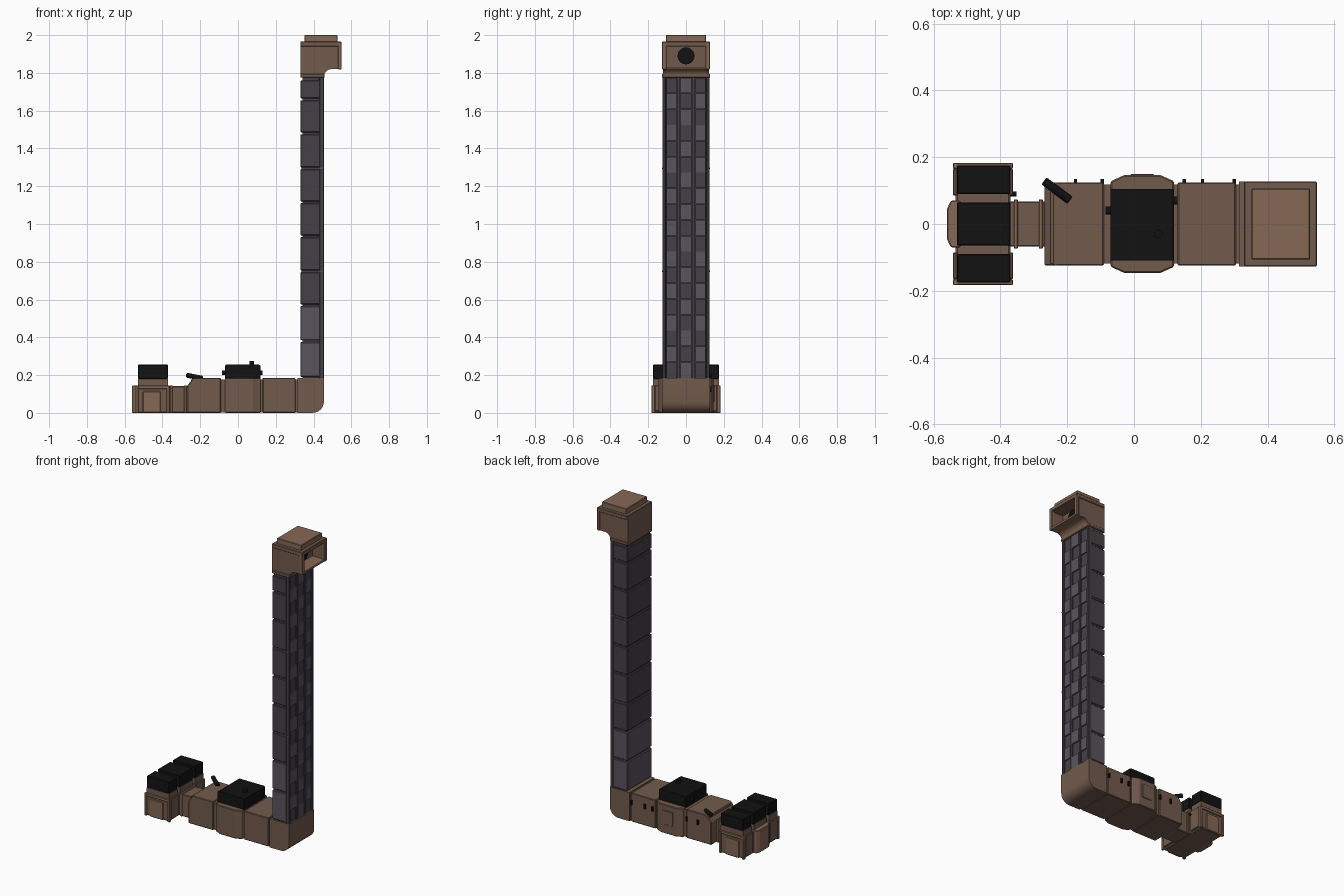
import bpy, bmesh, math
from mathutils import Vector

if "Cube" in bpy.data.objects:
    bpy.data.objects.remove(bpy.data.objects["Cube"])


def mat(name, c):
    m = bpy.data.materials.new(name)
    m.diffuse_color = (*c, 1)
    m.use_nodes = True
    m.node_tree.nodes["Principled BSDF"].inputs["Base Color"].default_value = m.diffuse_color
    return m


BROWN = mat("brown", (0.17, 0.105, 0.075))
TAN = mat("tan", (0.24, 0.14, 0.09))
SLATE = mat("slate", (0.06, 0.053, 0.063))
SLATE2 = mat("slate_light", (0.10, 0.09, 0.11))
BLACK = mat("black", (0.006, 0.006, 0.006))


def finish(bm, name, m, bevel=0.0, smooth=False):
    bmesh.ops.recalc_face_normals(bm, faces=bm.faces)
    me = bpy.data.meshes.new(name)
    bm.to_mesh(me)
    bm.free()
    ob = bpy.data.objects.new(name, me)
    bpy.context.collection.objects.link(ob)
    me.materials.append(m)
    if bevel:
        b = ob.modifiers.new("bevel", 'BEVEL')
        b.width, b.segments, b.limit_method = bevel, 1, 'ANGLE'
    if smooth:
        bpy.context.view_layer.objects.active = ob
        ob.select_set(True)
        bpy.ops.object.shade_smooth_by_angle(angle=math.radians(35))
        ob.select_set(False)
    return ob


def box(name, x, y, z, m, bevel=0.0):
    bm = bmesh.new()
    bmesh.ops.create_cube(bm, size=1)
    for v in bm.verts:
        for i, (a, b) in enumerate((x, y, z)):
            v.co[i] = a if v.co[i] < 0 else b
    return finish(bm, name, m, bevel)


def prism(name, pts, lo, hi, m, axis='y', bevel=0.0, smooth=False):
    """Extrude an xz profile along y, or an xy profile along z."""
    bm = bmesh.new()
    place = (lambda p: (p[0], lo, p[1])) if axis == 'y' else (lambda p: (p[0], p[1], lo))
    f = bm.faces.new([bm.verts.new(place(p)) for p in pts])
    r = bmesh.ops.extrude_face_region(bm, geom=[f])
    d = Vector((0, hi - lo, 0)) if axis == 'y' else Vector((0, 0, hi - lo))
    bmesh.ops.translate(bm, vec=d, verts=[g for g in r["geom"] if isinstance(g, bmesh.types.BMVert)])
    return finish(bm, name, m, bevel, smooth)


def rod(name, a, b, r, m, sides=12):
    a, b = Vector(a), Vector(b)
    bm = bmesh.new()
    bmesh.ops.create_cone(bm, cap_ends=True, segments=sides, radius1=r, radius2=r, depth=(b - a).length)
    q = (b - a).to_track_quat('Z', 'Y')
    for v in bm.verts:
        v.co = q @ v.co + (a + b) / 2
    return finish(bm, name, m, smooth=True)


def arc(cx, cz, r, a0, a1, n=6):
    return [(cx + r * math.cos(math.radians(a0 + (a1 - a0) * i / n)),
             cz + r * math.sin(math.radians(a0 + (a1 - a0) * i / n))) for i in range(n + 1)]


# Cross head at the left end
box("head_core", (-0.535, -0.37), (-0.175, 0.175), (0.0, 0.142), BROWN, 0.006)
prism("head_nose", [(-0.52, -0.07), (-0.548, -0.07), (-0.56, -0.045), (-0.56, 0.045),
                    (-0.548, 0.07), (-0.52, 0.07)], 0, 0.145, TAN, 'z', 0.003)
for s in (-1, 1):
    tag = "front" if s < 0 else "back"
    ys = lambda a, b: tuple(sorted((s * a, s * b)))
    # end frame made of posts and rails
    for i, x in enumerate((-0.542, -0.378)):
        box(f"head_{tag}_post_{i}", (x, x + 0.015), ys(0.165, 0.183), (0, 0.145), TAN, 0.002)
    box(f"head_{tag}_rail", (-0.54, -0.365), ys(0.168, 0.182), (0.127, 0.145), TAN, 0.002)
    box(f"head_{tag}_panel", (-0.505, -0.41), ys(0.17, 0.181), (0.0, 0.115), TAN, 0.004)
    for i, x in enumerate((-0.542, -0.374)):
        box(f"head_{tag}_side_plate_{i}", (x, x + 0.012), ys(0.085, 0.165), (0.01, 0.145), BROWN, 0.003)
for i, (a, b) in enumerate(((-0.175, -0.09), (-0.065, 0.065), (0.09, 0.175))):
    box(f"head_block_base_{i}", (-0.53, -0.37), (a, b), (0.135, 0.18), BROWN)
    box(f"head_block_top_{i}", (-0.53, -0.37), (a, b), (0.18, 0.255), BLACK, 0.003)
rod("head_peg", (-0.37, 0.09, 0.12), (-0.352, 0.09, 0.12), 0.007, BLACK)

# Neck between the head and the body
box("neck", (-0.375, -0.24), (-0.068, 0.068), (0, 0.142), BROWN, 0.004)
for i, x in enumerate((-0.36, -0.285)):
    box(f"neck_collar_{i}", (x, x + 0.012), (-0.074, 0.074), (0, 0.146), TAN, 0.002)

# Body sections with recessed seams
box("body_core", (-0.25, 0.34), (-0.118, 0.118), (0.003, 0.178), BROWN)
prism("body_left", [(-0.268, 0), (-0.09, 0), (-0.09, 0.185), (-0.235, 0.185), (-0.268, 0.145)],
      -0.125, 0.125, BROWN, 'y', 0.004)
prism("body_middle", [(-0.07, -0.128), (-0.03, -0.146), (0.08, -0.146), (0.12, -0.128),
                      (0.12, 0.128), (0.08, 0.146), (-0.03, 0.146), (-0.07, 0.128)],
      0, 0.185, BROWN, 'z', 0.004)
box("body_right", (0.13, 0.305), (-0.125, 0.125), (0, 0.185), BROWN, 0.004)
prism("body_block", [(-0.07, 0.18), (0.12, 0.18), (0.12, 0.25), (0.112, 0.255), (-0.062, 0.255),
                     (-0.07, 0.25)], -0.11, 0.105, BLACK)
rod("body_knob", (0.073, -0.03, 0.25), (0.073, -0.03, 0.275), 0.013, BLACK)
rod("side_knob_left", (-0.085, 0.04, 0.212), (-0.065, 0.04, 0.212), 0.012, BLACK)
rod("side_knob_right", (0.115, 0.07, 0.212), (0.13, 0.07, 0.212), 0.012, BLACK)
rod("lever", (-0.268, 0.128, 0.199), (-0.193, 0.072, 0.184), 0.013, BLACK)
for i, x in enumerate((-0.175, -0.095, 0.15, 0.205, 0.30)):
    box(f"back_tab_{i}", (x - 0.005, x + 0.005), (0.12, 0.135), (0.11, 0.14), BLACK)
box("back_plate", (-0.01, 0.06), (0.14, 0.15), (0.06, 0.15), BROWN, 0.002)

# Rounded foot of the column
prism("elbow", [(0.315, 0), *arc(0.395, 0.06, 0.06, -90, 0), (0.455, 0.185), (0.315, 0.185)],
      -0.127, 0.127, BROWN, smooth=True)

# Column: core, wrapped segments, rails and tiled strips
box("column_core", (0.342, 0.438), (-0.12, 0.12), (0.18, 1.80), SLATE)
joints = [0.185, 0.38, 0.57, 0.75, 0.935, 1.115, 1.295, 1.48, 1.66, 1.765]
for i, (a, b) in enumerate(zip(joints, joints[1:])):
    m = SLATE2 if i < 3 and i != 2 else SLATE
    box(f"column_segment_{i}", (0.33, 0.435), (-0.125, 0.125), (a + 0.005, b - 0.005), m, 0.004)
for s in (-1, 1):
    tag = "front" if s < 0 else "back"
    y = sorted((s * 0.107, s * 0.125))
    box(f"column_rail_{tag}", (0.43, 0.455), y, (0.18, 1.79), SLATE, 0.003)
    for i, z in enumerate((0.75, 1.295)):
        box(f"column_band_{tag}_{i}", (0.335, 0.452), sorted((s * 0.118, s * 0.1265)),
            (z - 0.004, z + 0.004), SLATE2)
    for k, c in enumerate((0.04, 0.0)):
        if c:
            box(f"column_rib_{tag}", (0.43, 0.451), sorted((s * 0.034, s * 0.046)), (0.18, 1.79), SLATE)
for k, (a, b) in enumerate(((-0.102, -0.05), (-0.03, 0.03), (0.05, 0.102))):
    n = 19
    for i in range(n):
        z = 0.185 + i * 1.59 / n
        hi = (i + k) % 2
        box(f"strip_{k}_tile_{i}", (0.43, 0.452 if hi else 0.446), (a, b),
            (z + 0.001, z + 1.59 / n - 0.001), SLATE2 if hi else SLATE)

# Top housing: hollow on the right side
head = [(0.33, 1.775), (0.455, 1.775), *arc(0.495, 1.78, 0.04, 180, 90), (0.545, 1.82),
        (0.545, 1.945), (0.33, 1.945)]
prism("housing_back", [p for p in head if p[0] < 0.46][:3] + [(0.46, 1.945), (0.33, 1.945)],
      -0.118, 0.118, BROWN)
for s in (-1, 1):
    y = sorted((s * 0.106, s * 0.122))
    prism(f"housing_cheek_{'front' if s < 0 else 'back'}", head, y[0], y[1], BROWN, smooth=True)
    y = sorted((s * 0.102, s * 0.127))
    box(f"housing_post_{'front' if s < 0 else 'back'}", (0.53, 0.548), y, (1.818, 1.955), TAN, 0.003)
prism("housing_floor", [(0.45, 1.775), *head[1:-2], (0.545, 1.832), (0.45, 1.832)],
      -0.11, 0.11, TAN, smooth=True)
rod("housing_port", (0.455, 0, 1.89), (0.472, 0, 1.89), 0.045, BLACK, 20)
box("housing_rim", (0.33, 0.548), (-0.127, 0.127), (1.94, 1.966), BROWN, 0.003)
box("housing_collar", (0.33, 0.458), (-0.127, 0.127), (1.775, 1.795), BROWN, 0.003)
box("housing_cap", (0.352, 0.527), (-0.107, 0.107), (1.96, 2.0), TAN, 0.003)
